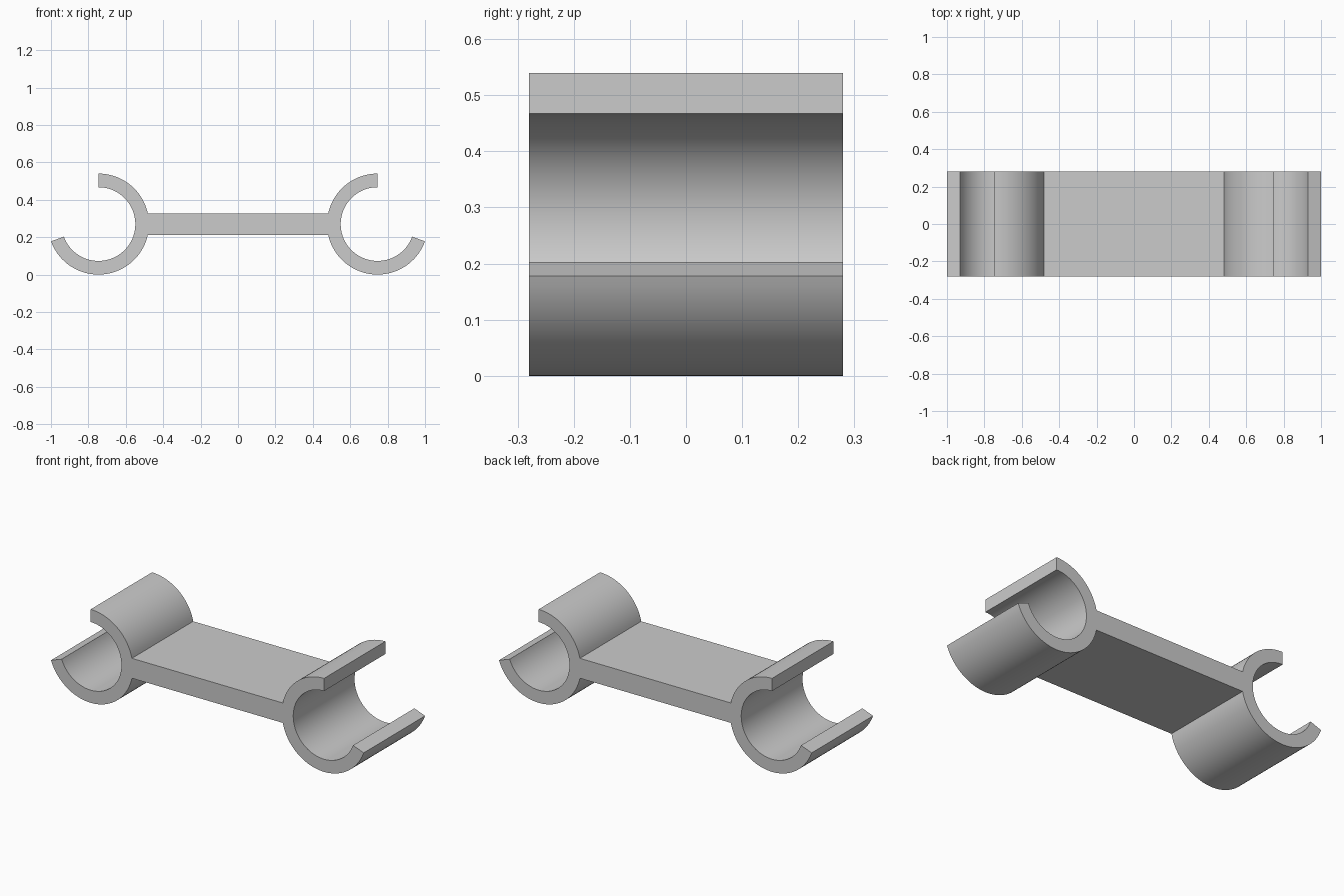
import bpy, bmesh
from math import sin, cos, asin, radians, degrees

if "Cube" in bpy.data.objects:
    bpy.data.objects.remove(bpy.data.objects["Cube"])

CX, CZ = 0.746, 0.27        # clip ring centre
R_OUT, R_IN = 0.27, 0.197   # ring radii
WEB = 0.0575                # half thickness of the connecting plate
DEPTH = 0.28                # half depth


def arc(r, a0, a1, n):
    """Points on the right-hand ring, angles in degrees."""
    angles = [radians(a0 + (a1 - a0) * i / n) for i in range(n + 1)]
    return [(CX + r * cos(a), CZ + r * sin(a)) for a in angles]


# Right half outline: top of plate, round the open clip, back to plate underside
join = degrees(asin(WEB / R_OUT))
right = (arc(R_OUT, 180 - join, 90, 20)
         + arc(R_IN, 90, 340, 64)
         + arc(R_OUT, 340, 180 + join, 38))
left = [(-x, z) for x, z in reversed(right)]

# Extrude the mirrored outline through the depth
bm = bmesh.new()
face = bm.faces.new([bm.verts.new((x, -DEPTH, z)) for x, z in right + left])
ext = bmesh.ops.extrude_face_region(bm, geom=[face])
bmesh.ops.translate(bm, vec=(0, 2 * DEPTH, 0),
                    verts=[g for g in ext["geom"] if isinstance(g, bmesh.types.BMVert)])
bmesh.ops.recalc_face_normals(bm, faces=bm.faces)
mesh = bpy.data.meshes.new("double_pipe_clip")
bm.to_mesh(mesh)
bm.free()

clip = bpy.data.objects.new("double_pipe_clip", mesh)
bpy.context.collection.objects.link(clip)

# Smooth rings, crisp edges
bpy.context.view_layer.objects.active = clip
clip.select_set(True)
bpy.ops.object.shade_smooth_by_angle(angle=radians(30))
